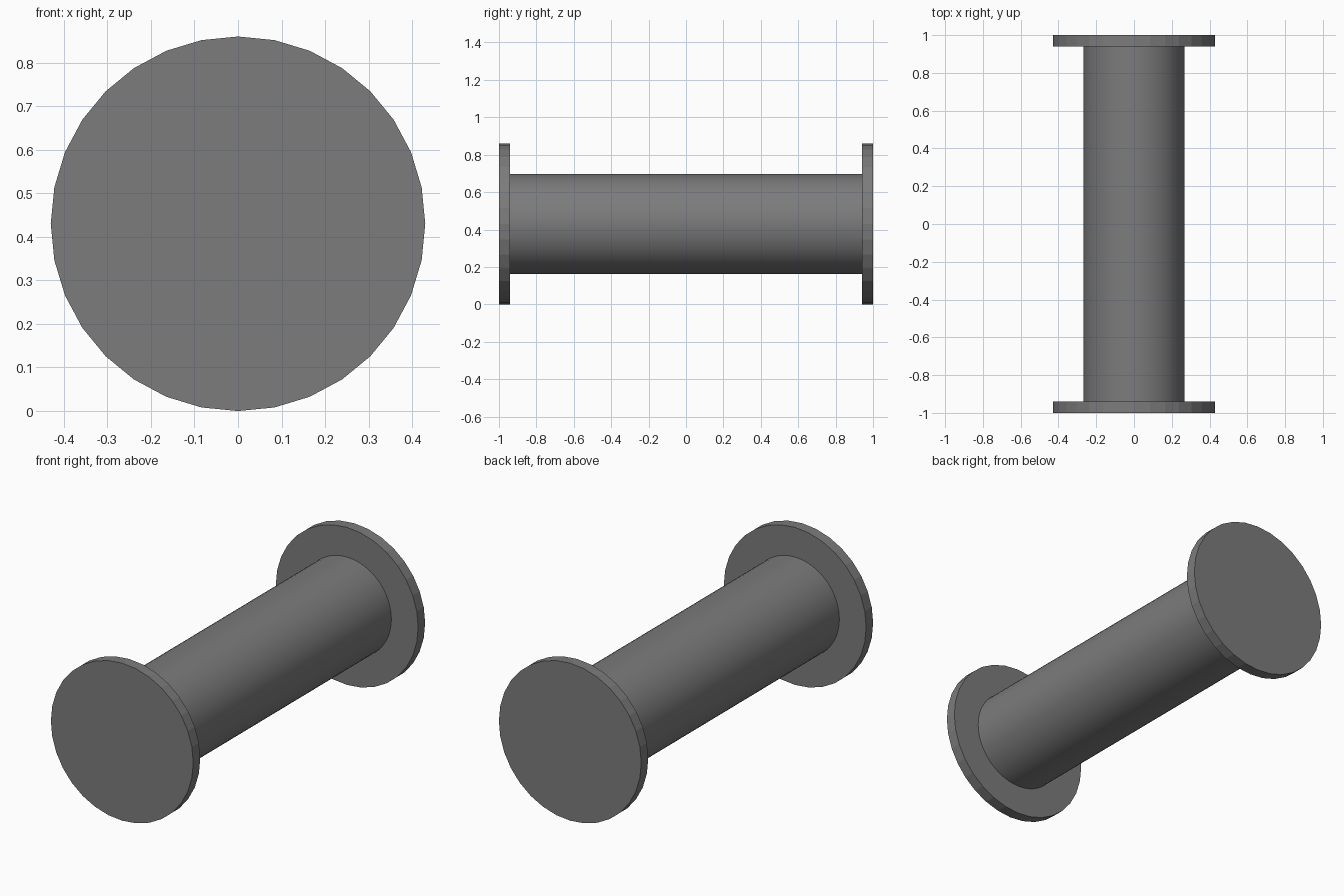
import bpy, math

if "Cube" in bpy.data.objects:
    bpy.data.objects.remove(bpy.data.objects["Cube"])

R_FLANGE, R_BARREL, T, ZC = 0.43, 0.268, 0.06, 0.43

grey = bpy.data.materials.new("dark grey")
grey.diffuse_color = (0.2, 0.2, 0.2, 1)
grey.use_nodes = True
grey.node_tree.nodes["Principled BSDF"].inputs["Base Color"].default_value = grey.diffuse_color


def disc(name, radius, depth, y, sides):
    """Cylinder lying along y."""
    bpy.ops.mesh.primitive_cylinder_add(
        vertices=sides, radius=radius, depth=depth,
        location=(0, y, ZC), rotation=(math.pi / 2, 0, 0))
    ob = bpy.context.object
    ob.name = name
    ob.data.materials.append(grey)
    return ob


# central barrel, smooth shaded
barrel = disc("barrel", R_BARREL, 2 - 2 * T, 0, 64)
bpy.ops.object.shade_smooth_by_angle(angle=math.radians(30))

# faceted end flanges
for name, s in (("front_flange", -1), ("back_flange", 1)):
    disc(name, R_FLANGE, T, s * (1 - T / 2), 32)
